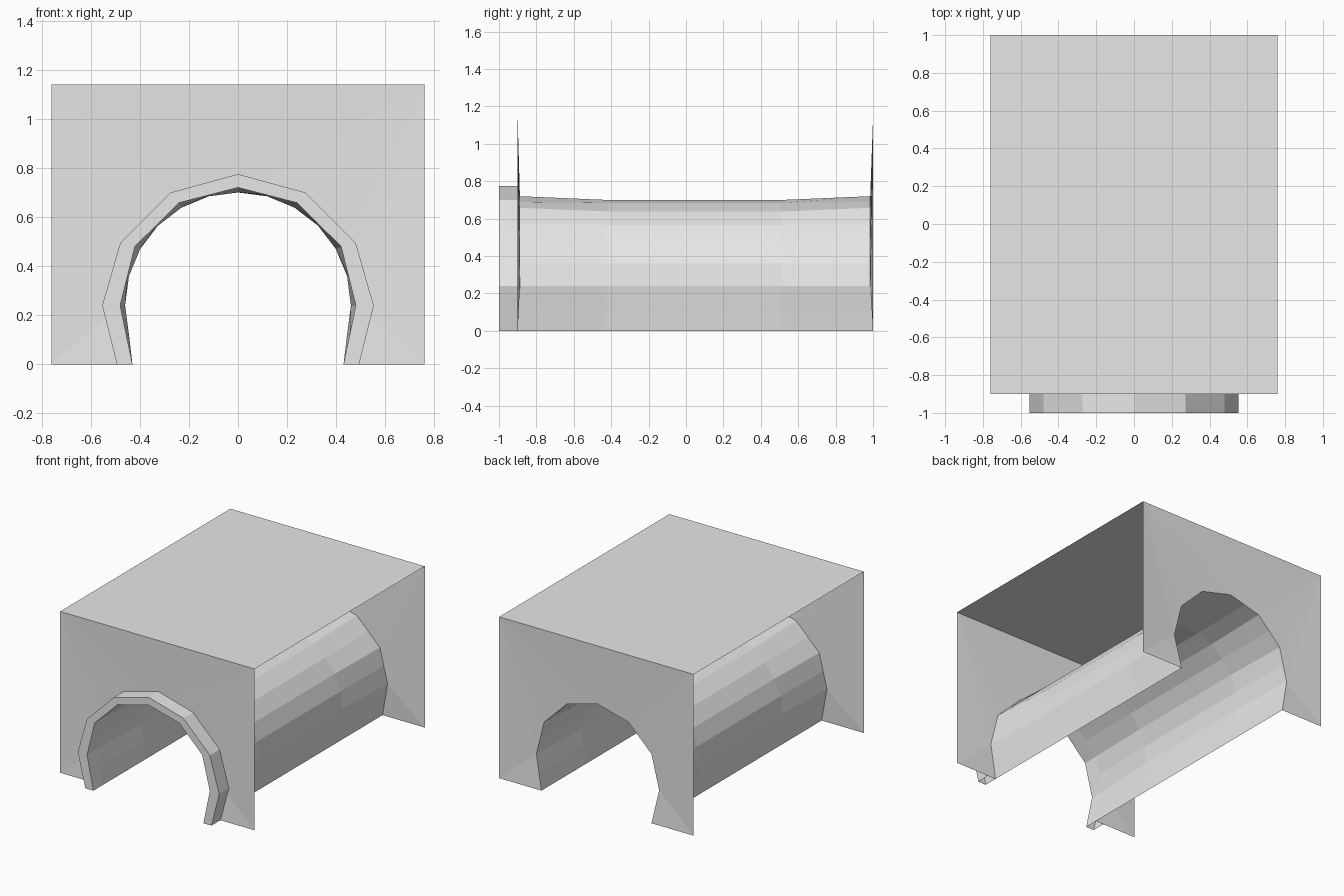
import bpy, bmesh
from math import sin, cos, radians
from mathutils import Vector

cube = bpy.data.objects.get("Cube")
if cube:
    bpy.data.objects.remove(cube, do_unlink=True)

grey = bpy.data.materials.new("light grey")
grey.diffuse_color = (0.8, 0.8, 0.8, 1)
grey.use_nodes = True
bsdf = next(n for n in grey.node_tree.nodes if n.type == "BSDF_PRINCIPLED")
bsdf.inputs["Base Color"].default_value = (0.8, 0.8, 0.8, 1)

HALF, TOP = 0.76, 1.14          # half width and height of the block
FRONT, BACK, LIP = -0.9, 1.0, -1.0
SPRING = 0.24                   # height of the arch centre


def make(name, fill):
    bm = bmesh.new()
    fill(bm)
    bmesh.ops.remove_doubles(bm, verts=bm.verts, dist=0.0005)
    bmesh.ops.recalc_face_normals(bm, faces=bm.faces)
    mesh = bpy.data.meshes.new(name)
    bm.to_mesh(mesh)
    bm.free()
    mesh.materials.append(grey)
    obj = bpy.data.objects.new(name, mesh)
    bpy.context.collection.objects.link(obj)
    return obj


def face(bm, *points):
    bm.faces.new([bm.verts.new(p) for p in points])


def mirrored(half):
    """Half outline from foot to crown, completed across x = 0."""
    return half + [(-x, z) for x, z in reversed(half[:-1])]


def split(outline):
    """Add the midpoint of every segment."""
    out = [outline[0]]
    for a, b in zip(outline, outline[1:]):
        out += [((a[0] + b[0]) / 2, (a[1] + b[1]) / 2), b]
    return out


def at(outline, y, inset=0):
    """Place an outline in depth; everything above the feet is set inwards."""
    return [Vector((x, y + inset * min(1, max(0, z / SPRING)), z)) for x, z in outline]


def bridge(bm, a, b):
    for i in range(len(a) - 1):
        face(bm, a[i], a[i + 1], b[i + 1], b[i])


# Arch outlines: coarse at the mouths, finer inside, wider for the lip
mouth = mirrored([(0.43, 0), (0.48, 0.24), (0.42, 0.48), (0.24, 0.658), (0, 0.72)])
inner = mirrored([(0.43, 0)] + [(0.46 * cos(radians(a)), SPRING + 0.46 * sin(radians(a)))
                                for a in range(-15, 91, 15)])
outer = mirrored([(0.493, 0), (0.553, 0.24), (0.48, 0.493), (0.273, 0.70), (0, 0.775)])


# Tunnel lining
def tunnel(bm):
    rings = [at(split(mouth), FRONT, 0.012), at(inner, -0.42),
             at(inner, 0.51), at(split(mouth), BACK, -0.015)]
    for a, b in zip(rings, rings[1:]):
        bridge(bm, a, b)


make("tunnel_lining", tunnel)


# End walls, fanned from the corners to the arch opening
def end_wall(y, inset):
    def fill(bm):
        arch = at(mouth, y, inset)
        mid = len(arch) // 2
        top = [Vector((s * HALF, y, TOP)) for s in (1, -1)]
        for side, half in enumerate((arch[:mid + 1], arch[:mid - 1:-1])):
            corner = top[side]
            foot = Vector((corner.x, y, 0))
            face(bm, foot, half[0], half[1])
            face(bm, foot, half[1], corner)
            for a, b in zip(half[1:], half[2:]):
                face(bm, corner, a, b)
        face(bm, top[0], top[1], arch[mid])
    return fill


make("front_wall", end_wall(FRONT, 0.012))
make("back_wall", end_wall(BACK, -0.015))


# Raised lip around the front opening
def lip(bm):
    bridge(bm, at(outer, FRONT, 0.008), at(outer, LIP))
    bridge(bm, at(outer, LIP), at(mouth, LIP))
    bridge(bm, at(mouth, LIP), at(mouth, FRONT, 0.012))


make("front_arch_lip", lip)

# Flat roof
make("roof", lambda bm: face(bm, (-HALF, FRONT, TOP), (HALF, FRONT, TOP),
                             (HALF, BACK, TOP), (-HALF, BACK, TOP)))
